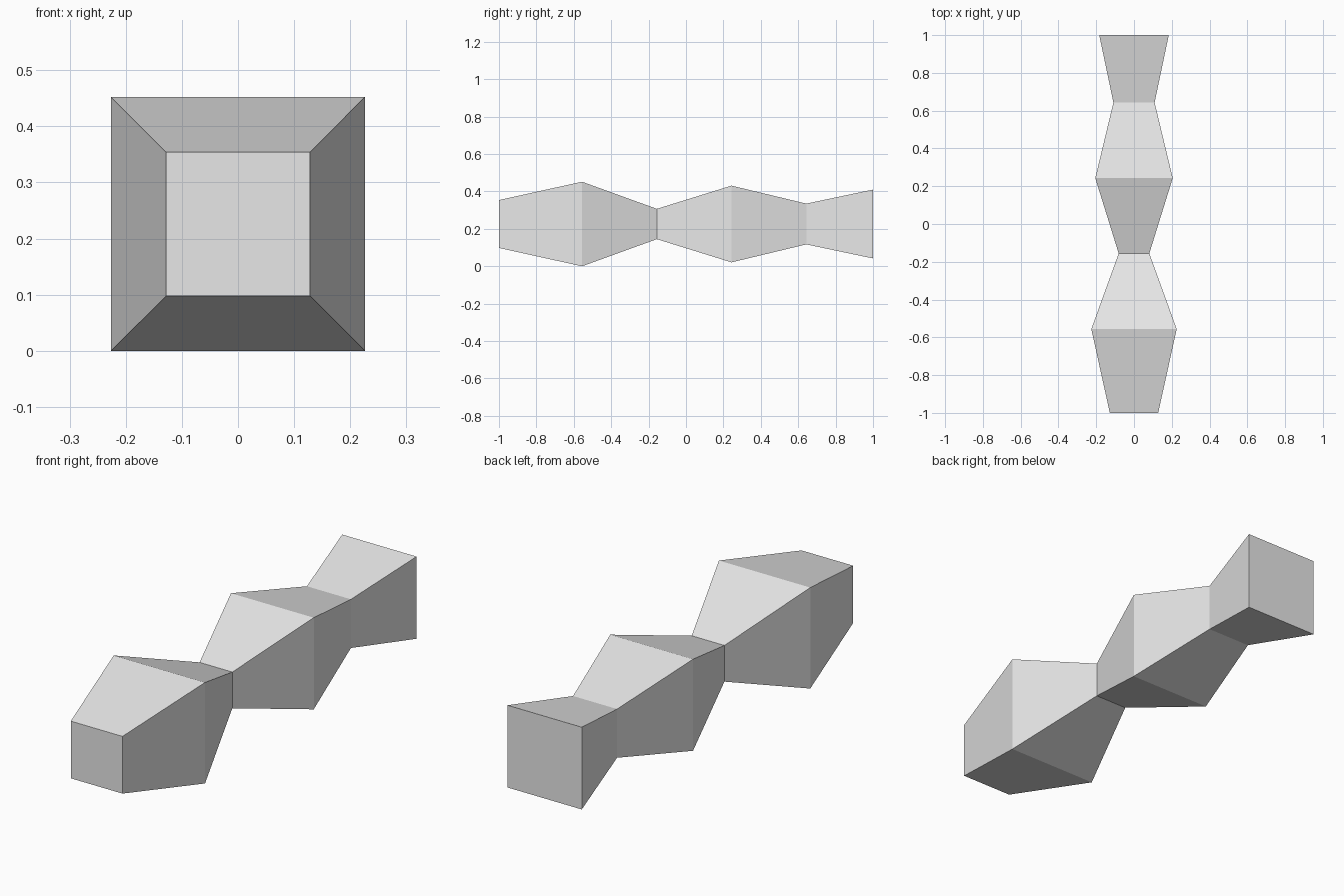
import bpy
import bmesh

cube = bpy.data.objects.get("Cube")
if cube:
    bpy.data.objects.remove(cube, do_unlink=True)

# Plain light grey
grey = bpy.data.materials.new("light_grey")
grey.use_nodes = True
grey.diffuse_color = (0.8, 0.8, 0.8, 1)
grey.node_tree.nodes["Principled BSDF"].inputs["Base Color"].default_value = (0.8, 0.8, 0.8, 1)

# Square sections from front to back: (y, half width)
SECTIONS = [(-1.0, 0.128), (-0.556, 0.226), (-0.156, 0.081),
            (0.243, 0.205), (0.643, 0.109), (1.0, 0.184)]
CENTRE_Z = 0.226
CORNERS = [(-1, -1), (1, -1), (1, 1), (-1, 1)]

# Loft the sections into one closed bar
bm = bmesh.new()
rings = [[bm.verts.new((sx * h, y, CENTRE_Z + sz * h)) for sx, sz in CORNERS]
         for y, h in SECTIONS]
for a, b in zip(rings, rings[1:]):
    for i in range(4):
        j = (i + 1) % 4
        bm.faces.new((a[i], a[j], b[j], b[i]))
bm.faces.new(rings[0])
bm.faces.new(rings[-1])
bmesh.ops.recalc_face_normals(bm, faces=bm.faces)

mesh = bpy.data.meshes.new("faceted_bar")
bm.to_mesh(mesh)
bm.free()
mesh.materials.append(grey)
bar = bpy.data.objects.new("faceted_bar", mesh)
bpy.context.collection.objects.link(bar)
